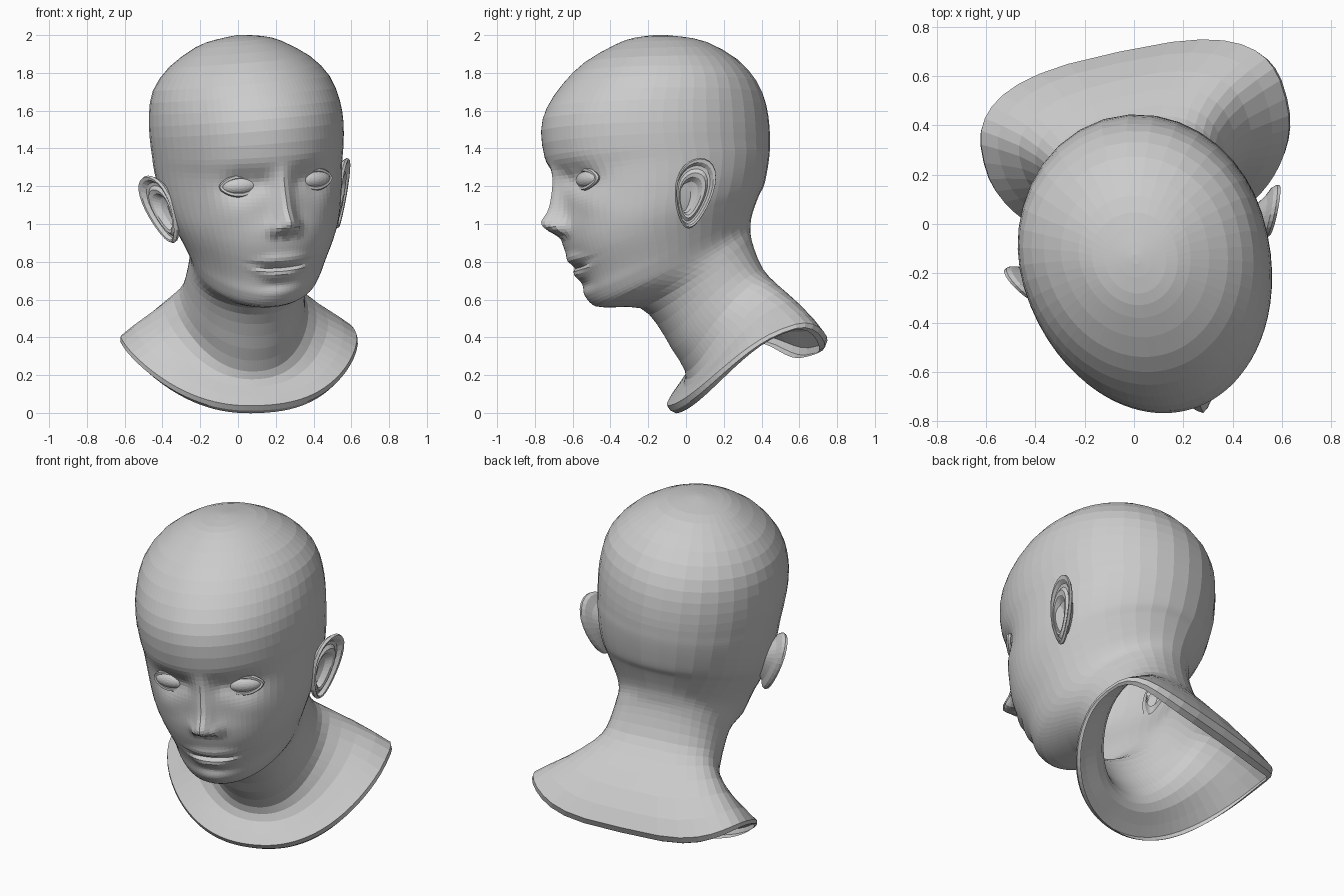
import bpy, bmesh, math
from math import sin, cos, pi, exp, radians

if "Cube" in bpy.data.objects:
    bpy.data.objects.remove(bpy.data.objects["Cube"])

# Rings from collar to crown: front (v, z), back (v, z), half width
RINGS = [
    (-.04, .00, .665, .30, .615), (-.085, .04, .715, .355, .625),
    (.00, .14, .60, .53, .47), (.005, .22, .47, .67, .355),
    (-.07, .34, .40, .76, .322), (-.15, .47, .36, .87, .314),
    (-.24, .555, .345, .94, .312), (-.38, .56, .345, .98, .316),
    (-.485, .565, .348, 1.02, .328), (-.54, .62, .356, 1.055, .347),
    (-.57, .70, .367, 1.09, .372), (-.645, .84, .39, 1.15, .42),
    (-.68, .95, .415, 1.20, .45), (-.69, 1.08, .432, 1.28, .473),
    (-.72, 1.25, .443, 1.36, .488), (-.765, 1.36, .445, 1.42, .496),
    (-.785, 1.50, .443, 1.50, .503), (-.755, 1.62, .425, 1.62, .496),
    (-.665, 1.75, .375, 1.74, .463), (-.55, 1.86, .27, 1.86, .37),
    (-.39, 1.95, .11, 1.955, .225), (-.29, 1.985, -.02, 1.985, .125),
    (-.17, 2.0, -.13, 2.0, .015),
]
SEG = 60


def clamp(x):
    return max(0.0, min(1.0, x))


def smooth(x):
    x = clamp(x)
    return x * x * (3 - 2 * x)


def pose(u, v, z):
    """Turn and tilt the symmetric head: slight twist in the neck."""
    k = smooth((z - .4) / .5)
    a = radians(12 + 5 * k)
    x = .12 + .015 * k - .087 * z + u * cos(a) - v * sin(a)
    return (x, u * sin(a) + v * cos(a), z + u * (.055 + .03 * k))


def spline(i, f):
    """Catmull-Rom between ring i and i + 1."""
    n = len(RINGS) - 1
    p = [RINGS[max(0, min(n, j))] for j in (i - 1, i, i + 1, i + 2)]
    return [.5 * (2 * b + (c - a) * f + (2 * a - 5 * b + 4 * c - d) * f * f
                  + (3 * b - a - 3 * c + d) * f ** 3) for a, b, c, d in zip(*p)]


def bump(u, z, u0, z0, su, sz):
    return exp(-((abs(u) - u0) / su) ** 2 - ((z - z0) / sz) ** 2)


def face_relief(u, z):
    """Forward relief of the face over the plain loft."""
    h = 0.0
    # nose ridge, round tip, wings and nostrils
    t = clamp((1.26 - z) / .25)
    ridge = (.02 + .075 * t ** 1.3) * smooth((z - .905) / .09) * smooth((1.34 - z) / .10)
    h += ridge * exp(-(abs(u) / (.040 + .018 * t)) ** 2)
    h += .022 * bump(u, z, 0, 1.01, .05, .045)
    h += .036 * bump(u, z, .06, .975, .028, .034)
    h -= .018 * bump(u, z, .033, .937, .02, .014)
    # eye sockets (deeper beside the nose) and cheekbones
    h -= .042 * bump(u, z, .20, 1.225, .095, .065)
    h -= .016 * bump(u, z, .10, 1.23, .035, .05)
    h += .014 * bump(u, z, .26, 1.08, .09, .07)
    # lips narrowing to the corners, mouth slit and chin
    zm = .770 + 1.0 * u * u
    wide = exp(-(abs(u) / .135) ** 3)
    q = .45 + .55 * wide
    h += wide * (.016 * exp(-((z - zm - .040 * q) / (.030 * q)) ** 2)
                 - .024 * exp(-((z - zm) / .014) ** 2)
                 + .019 * exp(-((z - zm + .040 * q) / (.030 * q)) ** 2))
    h -= .008 * bump(u, z, 0, .68, .09, .025)
    h += .005 * bump(u, z, 0, .62, .09, .035)
    return h


def ring_points(i, f):
    vf, zf, vb, zb, w = spline(i, f)
    m = .5 + .08 * max(0, 1 - zf / .3) + .04 * clamp((zf - .7) / .6)
    lift = .2 * max(0, 1 - zf / .55)
    eb = .66 + .34 * clamp(zf / .5)
    pts = []
    for j in range(SEG):
        s = 2 * j / SEG - 1
        th = pi * (.45 * s + .55 * s ** 3)
        c, sn = cos(th), sin(th)
        if c >= 0:
            t, lat = m * (1 - c), abs(sn)
        else:
            t, lat = m + (1 - m) * abs(c) ** eb, abs(sn) ** eb
        u = math.copysign(w * lat, sn)
        v = vf + (vb - vf) * t
        z = zf + (zb - zf) * t + lift * abs(sn) ** 2.6
        if i >= 8 and c > .1:
            v -= face_relief(u, z)
        pts.append(pose(u, v, z))
    return pts


def loft(name, rings, cap_end=True):
    bm = bmesh.new()
    rows = [[bm.verts.new(p) for p in r] for r in rings]
    n = len(rows[0])
    for a, b in zip(rows, rows[1:]):
        for j in range(n):
            k = (j + 1) % n
            bm.faces.new((a[j], a[k], b[k], b[j]))
    if cap_end:
        bm.faces.new(rows[-1])
    bmesh.ops.recalc_face_normals(bm, faces=bm.faces)
    me = bpy.data.meshes.new(name)
    bm.to_mesh(me)
    bm.free()
    ob = bpy.data.objects.new(name, me)
    bpy.context.collection.objects.link(ob)
    return ob


# Head, neck and collar as one open-bottomed skin
rings = []
for i in range(len(RINGS) - 1):
    n = 8 if 9 <= i < 14 else 4 if i in (8, 14) else 2
    rings += [ring_points(i, q / n) for q in range(n)]
rings.append(ring_points(len(RINGS) - 2, 1.0))
loft("head_and_neck", rings)


def ear(name, side):
    """Concentric loft: back of ear, rim, groove, inner ridge, bowl."""
    prof = [(.45, -.07), (.72, -.03), (.95, -.012), (1.0, .004), (.96, .018),
            (.89, .016), (.82, -.004), (.74, -.004), (.64, .012), (.54, .008),
            (.44, -.022), (.2, -.035), (.05, -.035)]
    rows = []
    for i, (r, d) in enumerate(prof):
        row = []
        for j in range(28):
            a = 2 * pi * j / 28
            dv = .092 * cos(a) * (1 + .3 * sin(a)) * r
            dz = .183 * sin(a) * r
            if i > 4:   # the bowl sits toward the front and low
                dv -= .035 * (1 - r)
                dz -= .03 * (1 - r)
            u = .497 + d + .5 * dv + .27 * dz
            row.append(pose(side * u, -.108 + dv + .08 * dz, 1.12 + dz))
        rows.append(row)
    loft(name, rows)


def eye(name, side):
    """Almond eyeball turned to follow the face."""
    def place(a, b, d):
        turn = radians(15)
        u = a * cos(turn) - d * sin(turn)
        v = a * sin(turn) + d * cos(turn)
        return pose(side * (.205 + u), -.603 + v, 1.220 + b)

    rows = []
    for i in range(13):
        lat = pi * (i + .3) / 12.6
        rows.append([place(.098 * sin(lat) * cos(2 * pi * j / 24),
                           .048 * sin(lat) * sin(2 * pi * j / 24),
                           .048 * cos(lat)) for j in range(24)])
    loft(name + "_ball", rows)
    # eyelid rim around the opening
    rows = []
    for j in range(29):
        a = 2 * pi * j / 28
        row = []
        for k in range(6):
            b = 2 * pi * k / 6
            r = .013 * cos(b)
            row.append(place((.098 + r) * cos(a),
                             (.048 + r) * sin(a) * (1 - .25 * cos(a) ** 2),
                             -.022 + .014 * sin(b) + .016 * cos(a) ** 2))
        rows.append(row)
    loft(name + "_lid", rows, cap_end=False)


for label, side in (("left", -1), ("right", 1)):
    ear(label + "_ear", side)
    eye(label + "_eye", side)
